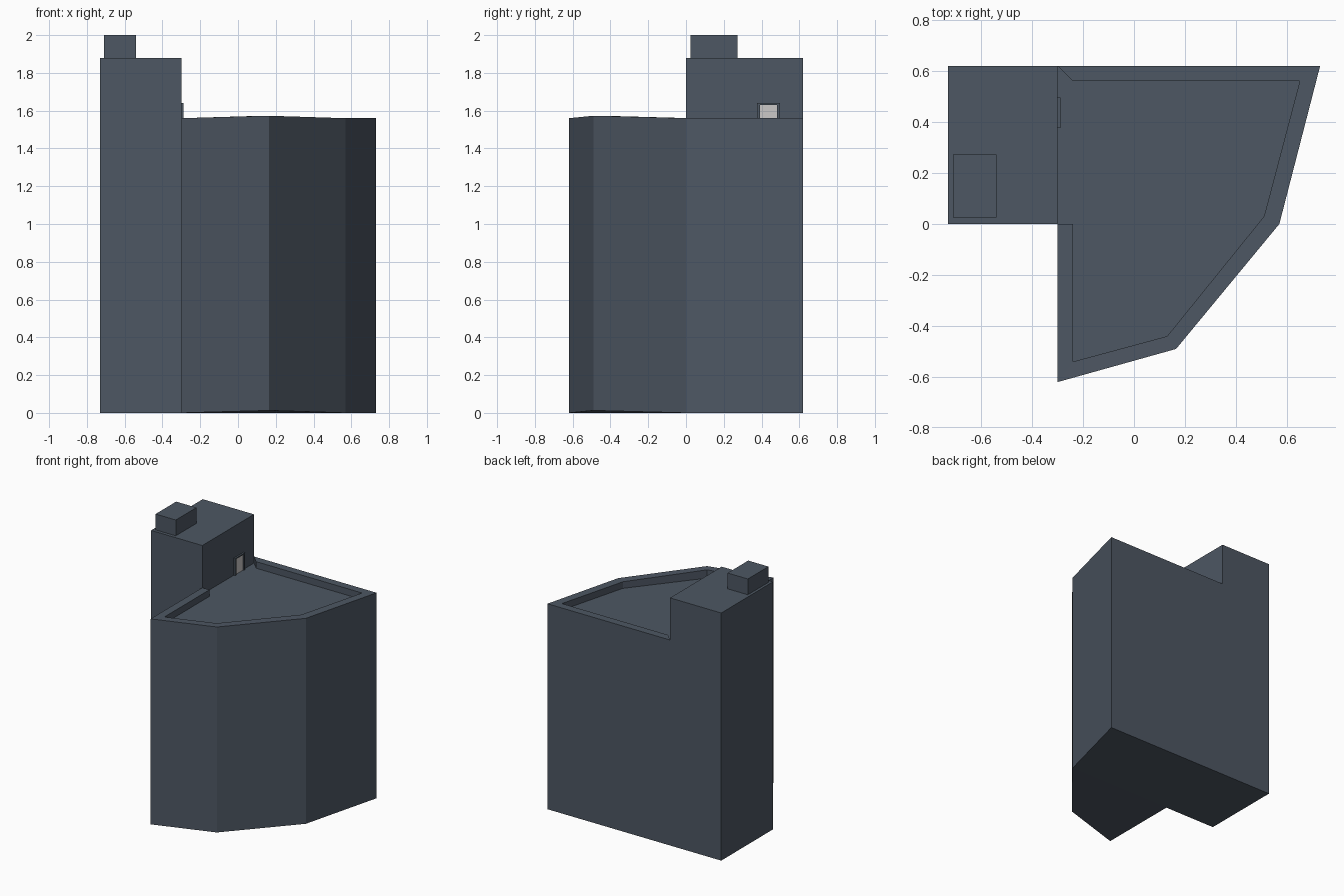
import bpy, bmesh

if "Cube" in bpy.data.objects:
    bpy.data.objects.remove(bpy.data.objects["Cube"])

ROOF, RIM, TOWER = 1.51, 1.56, 1.88
BUMP = 0.013  # the front facet corner sits slightly higher


def material(name, rgb):
    m = bpy.data.materials.new(name)
    m.diffuse_color = (*rgb, 1)
    m.use_nodes = True
    m.node_tree.nodes["Principled BSDF"].inputs["Base Color"].default_value = m.diffuse_color
    return m


slate = material("slate", (0.075, 0.095, 0.125))
pale = material("pale_grey", (0.60, 0.58, 0.57))


def finish(name, bm, mat, flip_check=True):
    if flip_check:
        bmesh.ops.recalc_face_normals(bm, faces=bm.faces)
    me = bpy.data.meshes.new(name)
    bm.to_mesh(me)
    bm.free()
    me.materials.append(mat)
    ob = bpy.data.objects.new(name, me)
    bpy.context.collection.objects.link(ob)
    return ob


def box(name, lo, hi, mat):
    bm = bmesh.new()
    bmesh.ops.create_cube(bm, size=1)
    for v in bm.verts:
        v.co = [a + (b - a) * (c + 0.5) for a, b, c in zip(lo, hi, v.co)]
    return finish(name, bm, mat)


# Main block: faceted walls, parapet rim and sunken roof, open where the tower joins
outer = [(-0.30, 0), (-0.30, -0.62), (0.165, -0.49), (0.57, 0), (0.73, 0.62), (-0.30, 0.62)]
inner = [(-0.24, 0), (-0.24, -0.54), (0.13, -0.44), (0.51, 0.03), (0.65, 0.56), (-0.24, 0.56)]
bm = bmesh.new()


def ring(points, z, bump):
    return [bm.verts.new((x, y, z + (bump if i == 2 else 0))) for i, (x, y) in enumerate(points)]


rings = [ring(outer, 0, BUMP), ring(outer, RIM, BUMP), ring(inner, RIM, BUMP), ring(inner, ROOF, 0)]
for a, b in zip(rings, rings[1:]):
    for i in range(5):
        bm.faces.new((a[i], a[i + 1], b[i + 1], b[i]))
# base
base = rings[0]
bm.faces.new((base[2], base[1], base[0]))
bm.faces.new((base[3], base[2], base[0]))
bm.faces.new((base[5], base[4], base[3], base[0]))
# roof, reaching under the parapet ends to the tower wall
low = rings[3]
s, n = [bm.verts.new((-0.30, y, ROOF)) for y in (0, 0.62)]
bm.faces.new(low + [n, s])
# parapet ends against the tower
bm.faces.new((rings[2][0], rings[1][0], s, low[0]))
bm.faces.new((rings[1][5], rings[2][5], low[5], n))
finish("main_block", bm, slate)

# Tower: full-height walls, with the side facing the roof starting at roof level
tower = box("tower", (-0.73, 0, 0), (-0.30, 0.62, TOWER), slate)
bm = bmesh.new()
bm.from_mesh(tower.data)
side = [f for f in bm.faces if f.normal.x > 0.9]
bmesh.ops.delete(bm, geom=side, context='FACES_ONLY')
bm.faces.new([bm.verts.new((-0.30, y, z)) for y, z in
              ((0, ROOF), (0.62, ROOF), (0.62, TOWER), (0, TOWER))])
bm.to_mesh(tower.data)
bm.free()

# Rooftop box on the tower
box("rooftop_box", (-0.71, 0.025, TOWER), (-0.54, 0.272, 2.0), slate)

# Roof door: frame posts, lintel and pale panel
for name, y0, y1, z0, z1 in (("door_post_near", 0.377, 0.391, ROOF, 1.64),
                             ("door_post_far", 0.483, 0.497, ROOF, 1.64),
                             ("door_lintel", 0.391, 0.483, 1.631, 1.64)):
    box(name, (-0.30, y0, z0), (-0.288, y1, z1), slate)
box("door_panel", (-0.30, 0.391, ROOF), (-0.296, 0.483, 1.631), pale)
